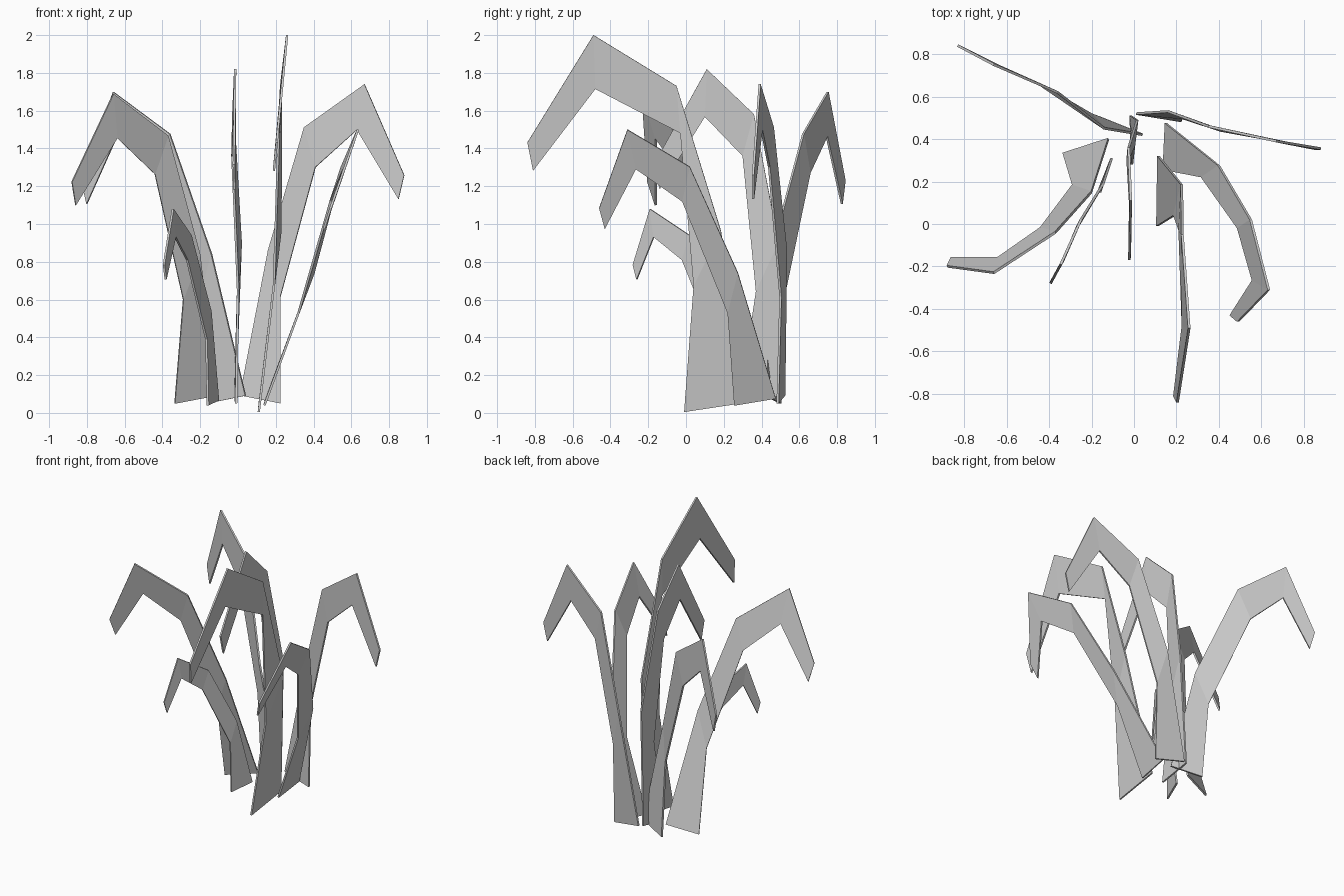
import bpy

# All leaves share one arching profile: heights of the outer and inner edge
# at base, lower stem, shoulder, peak and drooping tip (fractions of leaf height)
OUTER_Z = [0.025, 0.48, 0.865, 1.0, 0.715]
INNER_Z = [0.0, 0.335, 0.74, 0.857, 0.64]


def leaf(name, base, top, outer, inner):
    """Folded blade: outer/inner are plan-view (x, y) points of the two edges."""
    h = top - base
    verts = [(x, y, base + h * f) for (x, y), f in zip(outer, OUTER_Z)]
    verts += [(x, y, base + h * f) for (x, y), f in zip(inner, INNER_Z)]
    n = len(outer)
    faces = [(i, i + 1, n + i + 1, n + i) for i in range(n - 1)]
    mesh = bpy.data.meshes.new(name)
    mesh.from_pydata(verts, [], faces)
    obj = bpy.data.objects.new(name, mesh)
    bpy.context.collection.objects.link(obj)
    solid = obj.modifiers.new("thickness", "SOLIDIFY")
    solid.thickness = 0.012
    solid.offset = 0
    return obj


# Rear and side leaves
leaf("leaf_back_left", 0.05, 1.70,
     [(0.04, 0.42), (-0.14, 0.45), (-0.36, 0.62), (-0.66, 0.75), (-0.83, 0.84)],
     [(-0.16, 0.50), (-0.20, 0.515), (-0.44, 0.655), (-0.64, 0.745), (-0.80, 0.825)])
leaf("leaf_right", 0.05, 1.74,
     [(0.01, 0.52), (0.16, 0.53), (0.35, 0.46), (0.67, 0.39), (0.88, 0.355)],
     [(0.225, 0.485), (0.225, 0.50), (0.41, 0.44), (0.63, 0.40), (0.85, 0.355)])
leaf("leaf_left", 0.05, 1.69,
     [(-0.12, 0.40), (-0.20, 0.15), (-0.37, -0.04), (-0.66, -0.23), (-0.88, -0.20)],
     [(-0.335, 0.33), (-0.29, 0.18), (-0.44, -0.02), (-0.64, -0.16), (-0.86, -0.16)])
leaf("leaf_centre", 0.05, 1.82,
     [(-0.015, 0.51), (0.015, 0.49), (-0.025, 0.36), (-0.015, 0.11), (-0.022, -0.17)],
     [(-0.01, 0.28), (0.0, 0.37), (-0.03, 0.30), (-0.018, 0.10), (-0.02, -0.14)])

# Front leaves
leaf("leaf_front_small", 0.04, 1.08,
     [(-0.105, 0.31), (-0.145, 0.19), (-0.25, 0.02), (-0.345, -0.19), (-0.393, -0.28)],
     [(-0.16, 0.15), (-0.168, 0.15), (-0.27, -0.02), (-0.333, -0.17), (-0.383, -0.26)])
leaf("leaf_front_tall", 0.005, 2.0,
     [(0.115, 0.32), (0.225, 0.185), (0.228, -0.05), (0.26, -0.49), (0.205, -0.84)],
     [(0.11, -0.01), (0.19, 0.04), (0.215, -0.03), (0.23, -0.48), (0.19, -0.81)])
leaf("leaf_front_right", 0.04, 1.50,
     [(0.15, 0.475), (0.40, 0.275), (0.55, 0.02), (0.635, -0.31), (0.49, -0.46)],
     [(0.14, 0.255), (0.32, 0.22), (0.49, -0.02), (0.56, -0.265), (0.455, -0.43)])
